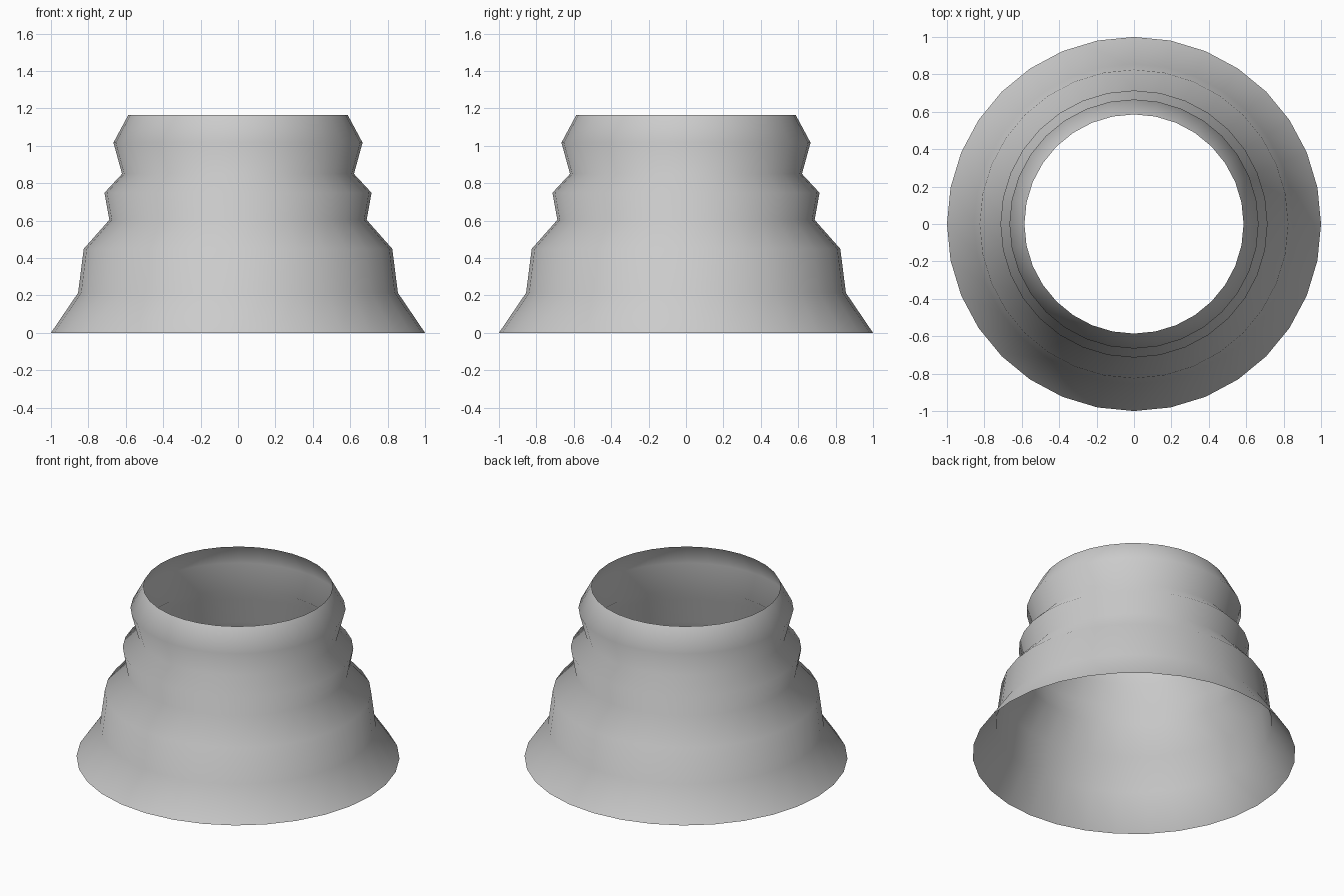
import bpy, bmesh
from math import cos, sin, pi

if "Cube" in bpy.data.objects:
    bpy.data.objects.remove(bpy.data.objects["Cube"])

SIDES = 32
# Wall profile from the flared foot to the open rim: (radius, height)
PROFILE = [(1.0, 0.0), (0.855, 0.214), (0.825, 0.449), (0.688, 0.604),
           (0.714, 0.749), (0.62, 0.85), (0.666, 1.017), (0.586, 1.166)]

# Thin open shell, one ring of vertices per profile point
bm = bmesh.new()
rings = [[bm.verts.new((r * cos(2 * pi * i / SIDES), r * sin(2 * pi * i / SIDES), z))
          for i in range(SIDES)] for r, z in PROFILE]
for lower, upper in zip(rings, rings[1:]):
    for i in range(SIDES):
        j = (i + 1) % SIDES
        bm.faces.new((lower[i], lower[j], upper[j], upper[i])).smooth = True

mesh = bpy.data.meshes.new("stepped_collar")
bm.to_mesh(mesh)
bm.free()
collar = bpy.data.objects.new("stepped_collar", mesh)
bpy.context.collection.objects.link(collar)
